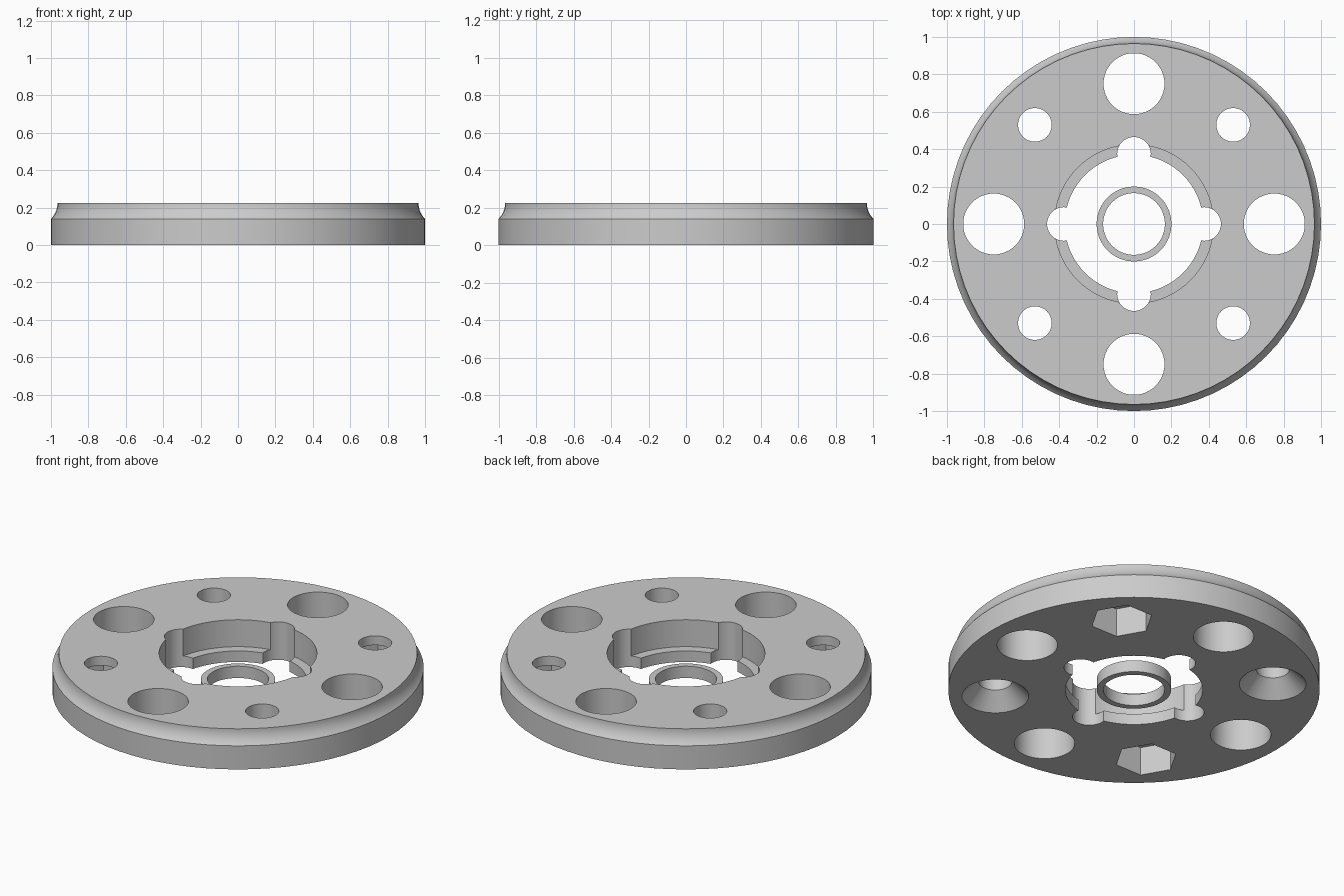
import bpy
import bmesh
from math import cos, sin, pi, sqrt, radians

if "Cube" in bpy.data.objects:
    bpy.data.objects.remove(bpy.data.objects["Cube"])

H = 0.225          # disc height
SEGMENTS = 72

grey = bpy.data.materials.new("plain grey")
grey.use_nodes = True
grey.diffuse_color = (0.6, 0.6, 0.6, 1)
grey.node_tree.nodes["Principled BSDF"].inputs["Base Color"].default_value = (0.6, 0.6, 0.6, 1)


def lathe(name, profile, sides=SEGMENTS, at=(0, 0), closed=False):
    """Spin a (radius, height) profile round z; open profiles get flat caps."""
    bm = bmesh.new()
    rings = [[bm.verts.new((at[0] + r * cos(2 * pi * i / sides),
                            at[1] + r * sin(2 * pi * i / sides), z))
              for i in range(sides)] for r, z in profile]
    pairs = list(zip(rings, rings[1:]))
    if closed:
        pairs.append((rings[-1], rings[0]))
    else:
        bm.faces.new(rings[0])
        bm.faces.new(rings[-1])
    for low, high in pairs:
        for i in range(sides):
            j = (i + 1) % sides
            bm.faces.new((low[i], low[j], high[j], high[i]))
    bmesh.ops.recalc_face_normals(bm, faces=bm.faces)
    mesh = bpy.data.meshes.new(name)
    bm.to_mesh(mesh)
    bm.free()
    mesh.materials.append(grey)
    obj = bpy.data.objects.new(name, mesh)
    bpy.context.collection.objects.link(obj)
    return obj


def cut(target, profile, sides, at=(0, 0)):
    """Subtract a lathed shape from the target."""
    cutter = lathe("cutter", profile, sides, at)
    cutter.hide_render = True
    mod = target.modifiers.new("cut", 'BOOLEAN')
    mod.operation = 'DIFFERENCE'
    mod.solver = 'EXACT'
    mod.object = cutter
    bpy.context.view_layer.objects.active = target
    bpy.ops.object.modifier_apply(modifier=mod.name)
    bpy.data.objects.remove(cutter)


# Disc with a hollow cove round its upper edge
cove_r, cove_base, top_r = 0.12, 0.14, 0.965
cove = []
for k in range(9):
    z = cove_base + (H - cove_base) * k / 8
    cove.append((top_r + cove_r - sqrt(cove_r ** 2 - (H - z) ** 2), z))
disc = lathe("disc", [(1, 0), (1, cove_base)] + cove[1:])

# Stepped central bore
LOW, HIGH = -0.1, H + 0.1
LEDGE = 0.065
cut(disc, [(0.37, LOW), (0.37, LEDGE), (0.425, LEDGE), (0.425, HIGH)], SEGMENTS)

# Four notches and four large holes on the axes
for k in range(4):
    c, s = round(cos(k * pi / 2)), round(sin(k * pi / 2))
    cut(disc, [(0.09, LOW), (0.09, HIGH)], 32, (0.375 * c, 0.375 * s))
    cut(disc, [(0.163, LOW), (0.163, HIGH)], 48, (0.75 * c, 0.75 * s))

# Four screw holes on the diagonals: hexagonal pockets and countersinks below
for sx in (1, -1):
    for sy in (1, -1):
        at = (0.53 * sx, 0.53 * sy)
        cut(disc, [(0.09, LOW), (0.09, HIGH)], 32, at)
        if sx == sy:
            cut(disc, [(0.17, LOW), (0.17, 0.17)], 6, at)
        else:
            cut(disc, [(0.19, -0.01), (0.09, 0.09)], 32, at)

# Loose ring in the middle of the bore
ring = lathe("centre_ring", [(0.165, 0), (0.2, 0), (0.2, 0.07), (0.165, 0.07)], 64, closed=True)

# Smooth the curved walls, keep the edges crisp
for obj in (disc, ring):
    bpy.ops.object.select_all(action='DESELECT')
    obj.select_set(True)
    bpy.context.view_layer.objects.active = obj
    bpy.ops.object.shade_smooth_by_angle(angle=radians(25))
